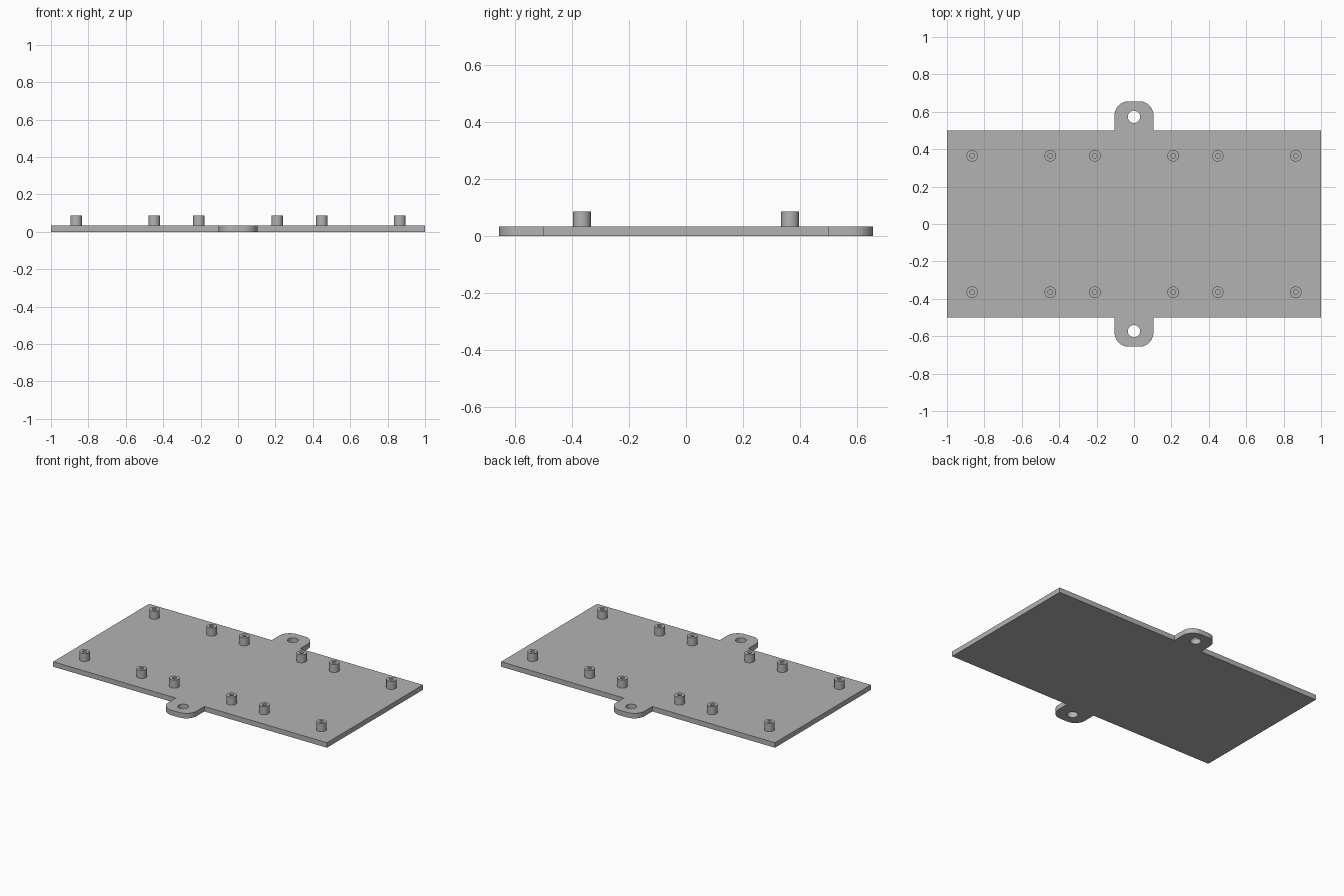
import bpy
import bmesh
from math import cos, sin, pi, radians
from mathutils import Matrix, Vector

cube = bpy.data.objects.get("Cube")
if cube:
    bpy.data.objects.remove(cube, do_unlink=True)

PLATE_TOP, POST_TOP = 0.033, 0.086
HALF_W, HALF_D = 1.0, 0.5
TAB_W, TAB_END, TAB_R = 0.104, 0.656, 0.075
HOLE_Y, HOLE_R = 0.573, 0.033
POST_R, BORE_R = 0.031, 0.0125

grey = bpy.data.materials.new("grey plastic")
grey.use_nodes = True
colour = (0.45, 0.45, 0.45, 1)
grey.diffuse_color = colour
grey.node_tree.nodes["Principled BSDF"].inputs["Base Color"].default_value = colour


def arc(cx, cy, r, start, end, steps):
    """Points along an arc, angles in degrees."""
    angles = [radians(start + (end - start) * i / steps) for i in range(steps + 1)]
    return [(cx + r * cos(a), cy + r * sin(a)) for a in angles]


def finish(bm, name):
    bmesh.ops.recalc_face_normals(bm, faces=bm.faces)
    mesh = bpy.data.meshes.new(name)
    bm.to_mesh(mesh)
    bm.free()
    mesh.materials.append(grey)
    obj = bpy.data.objects.new(name, mesh)
    bpy.context.collection.objects.link(obj)
    bpy.ops.object.select_all(action="DESELECT")
    obj.select_set(True)
    bpy.context.view_layer.objects.active = obj
    bpy.ops.object.shade_smooth_by_angle(angle=radians(30))
    return obj


# Base plate: rectangle with a rounded mounting tab on the front and back
half = [(HALF_W, -HALF_D), (HALF_W, HALF_D), (TAB_W, HALF_D)]
half += arc(TAB_W - TAB_R, TAB_END - TAB_R, TAB_R, 0, 90, 10)
half += arc(TAB_R - TAB_W, TAB_END - TAB_R, TAB_R, 90, 180, 10)
half += [(-TAB_W, HALF_D)]
outline = half + [(-x, -y) for x, y in half]
holes = [arc(0, s * HOLE_Y, HOLE_R, 0, 360, 32)[:-1] for s in (1, -1)]

bm = bmesh.new()
edges = []
for loop in [outline] + holes:
    verts = [bm.verts.new((x, y, 0)) for x, y in loop]
    edges += [bm.edges.new((verts[i - 1], v)) for i, v in enumerate(verts)]
bmesh.ops.triangle_fill(bm, edges=edges, use_beauty=True, normal=(0, 0, 1))
sheet = bmesh.ops.extrude_face_region(bm, geom=bm.faces[:])
raised = [g for g in sheet["geom"] if isinstance(g, bmesh.types.BMVert)]
bmesh.ops.translate(bm, verts=raised, vec=(0, 0, PLATE_TOP))
finish(bm, "base_plate")

# Standoff posts: a hollow tube profile spun round its axis
bm = bmesh.new()
foot = PLATE_TOP - 0.005
ring = [(BORE_R, foot), (BORE_R, POST_TOP), (POST_R, POST_TOP), (POST_R, foot)]
verts = [bm.verts.new((x, 0, z)) for x, z in ring]
profile = [bm.edges.new((verts[i - 1], v)) for i, v in enumerate(verts)]
bmesh.ops.spin(bm, geom=verts + profile, cent=(0, 0, 0), axis=(0, 0, 1),
               angle=2 * pi, steps=32, use_merge=True)
bmesh.ops.remove_doubles(bm, verts=bm.verts, dist=0.0001)
post = finish(bm, "standoff_post")

spots = [(sx * x, sy * 0.365) for x in (0.865, 0.448, 0.209)
         for sx in (-1, 1) for sy in (-1, 1)]
for i, (x, y) in enumerate(spots):
    obj = post
    if i:
        obj = post.copy()
        bpy.context.collection.objects.link(obj)
    obj.name = f"standoff_post_{i + 1}"
    obj.location = (x, y, 0)
